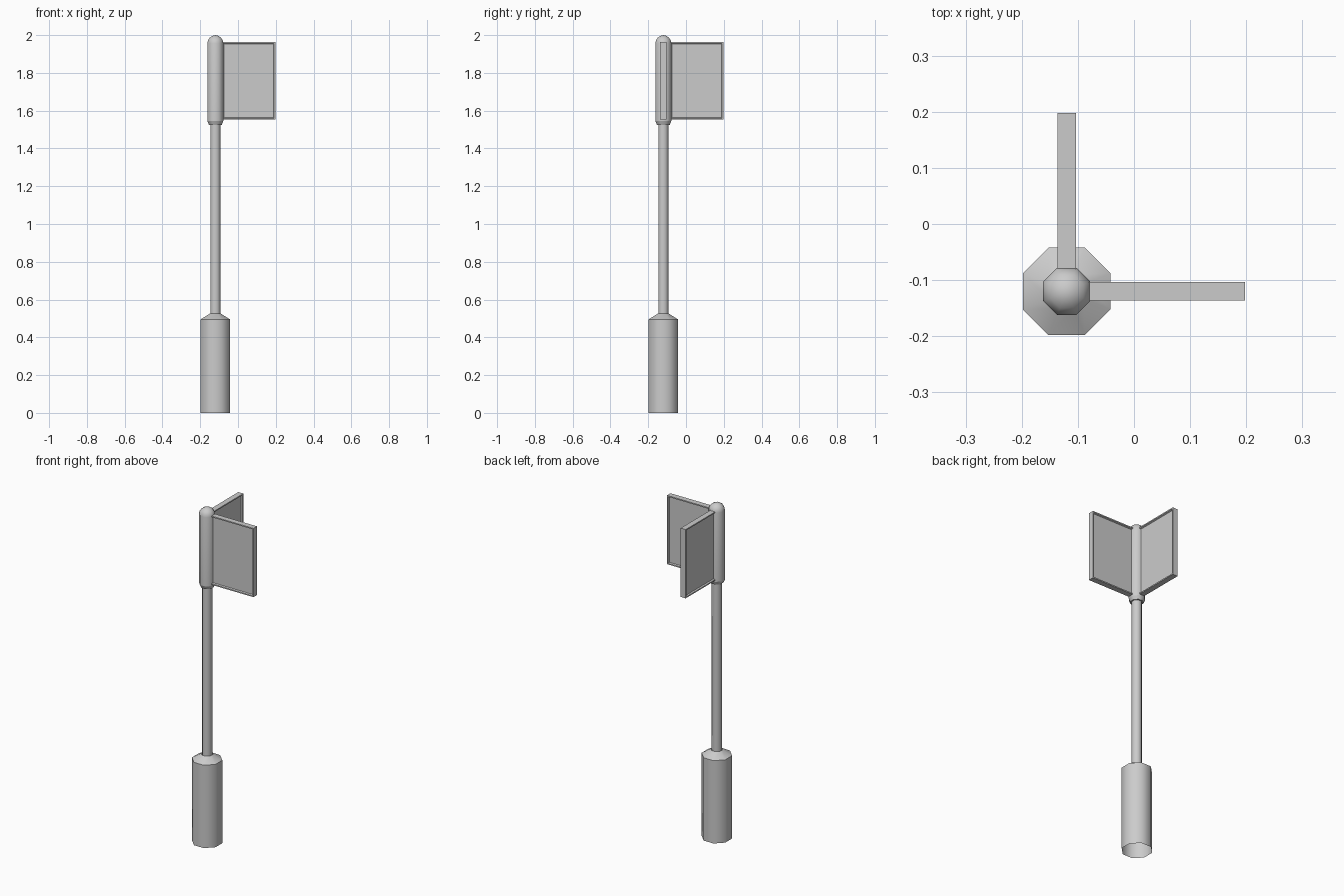
import bpy, bmesh, math
from mathutils import Vector

cube = bpy.data.objects.get("Cube")
if cube:
    bpy.data.objects.remove(cube)

AXIS = Vector((-0.12, -0.12, 0))
SIDES = 8

grey = bpy.data.materials.new("plain_grey")
grey.use_nodes = True
colour = (0.6, 0.6, 0.6, 1)
grey.diffuse_color = colour
grey.node_tree.nodes["Principled BSDF"].inputs["Base Color"].default_value = colour


def add_object(name, bm, smooth=False):
    bmesh.ops.recalc_face_normals(bm, faces=bm.faces)
    mesh = bpy.data.meshes.new(name)
    bm.to_mesh(mesh)
    bm.free()
    mesh.materials.append(grey)
    obj = bpy.data.objects.new(name, mesh)
    bpy.context.collection.objects.link(obj)
    if smooth:
        bpy.ops.object.select_all(action="DESELECT")
        obj.select_set(True)
        bpy.context.view_layer.objects.active = obj
        bpy.ops.object.shade_smooth_by_angle(angle=math.radians(50))
    return obj


def turned(name, profile, tip=None):
    """Octagonal tube through (half width, height) rings, open at the bottom."""
    bm = bmesh.new()
    rings = []
    for half, z in profile:
        radius = half / math.cos(math.pi / SIDES)
        angles = [(i + 0.5) * math.tau / SIDES for i in range(SIDES)]
        rings.append([bm.verts.new(AXIS + Vector((radius * math.cos(a), radius * math.sin(a), z)))
                      for a in angles])
    for low, high in zip(rings, rings[1:]):
        for i in range(SIDES):
            j = (i + 1) % SIDES
            bm.faces.new((low[i], low[j], high[j], high[i]))
    if tip:
        top = bm.verts.new(AXIS + Vector((0, 0, tip)))
        for i in range(SIDES):
            bm.faces.new((rings[-1][i], rings[-1][(i + 1) % SIDES], top))
    return add_object(name, bm, True)


def panel(name, along_y):
    """Framed board with a recessed field on both faces."""
    start, end, low, high, thick = -0.086, 0.198, 1.552, 1.963, 0.033
    bm = bmesh.new()
    bmesh.ops.create_cube(bm, size=1)
    for v in bm.verts:
        v.co = Vector(((start + end) / 2 + v.co.x * (end - start),
                       AXIS.y + v.co.y * thick,
                       (low + high) / 2 + v.co.z * (high - low)))
    bm.normal_update()
    fields = [f for f in bm.faces if abs(f.normal.y) > 0.9]
    bmesh.ops.inset_individual(bm, faces=fields, thickness=0.01)
    bmesh.ops.inset_individual(bm, faces=fields, thickness=0.005, depth=-0.008)
    if along_y:
        for v in bm.verts:
            v.co.x, v.co.y = v.co.y, v.co.x
    return add_object(name, bm)


# Base, post and head
turned("base", [(0.078, 0), (0.078, 0.495), (0.03, 0.525)])
turned("post", [(0.0265, 0.52), (0.0265, 1.535)])
turned("head_collar", [(0.0265, 1.525), (0.034, 1.525), (0.042, 1.545)])
dome = [(0.042 * math.cos(t), 1.957 + 0.042 * math.sin(t))
        for t in (i * math.pi / 8 for i in range(4))]
turned("head", [(0.042, 1.545)] + dome, 2.0)

# Two boards at right angles
panel("left_panel", False)
panel("back_panel", True)
